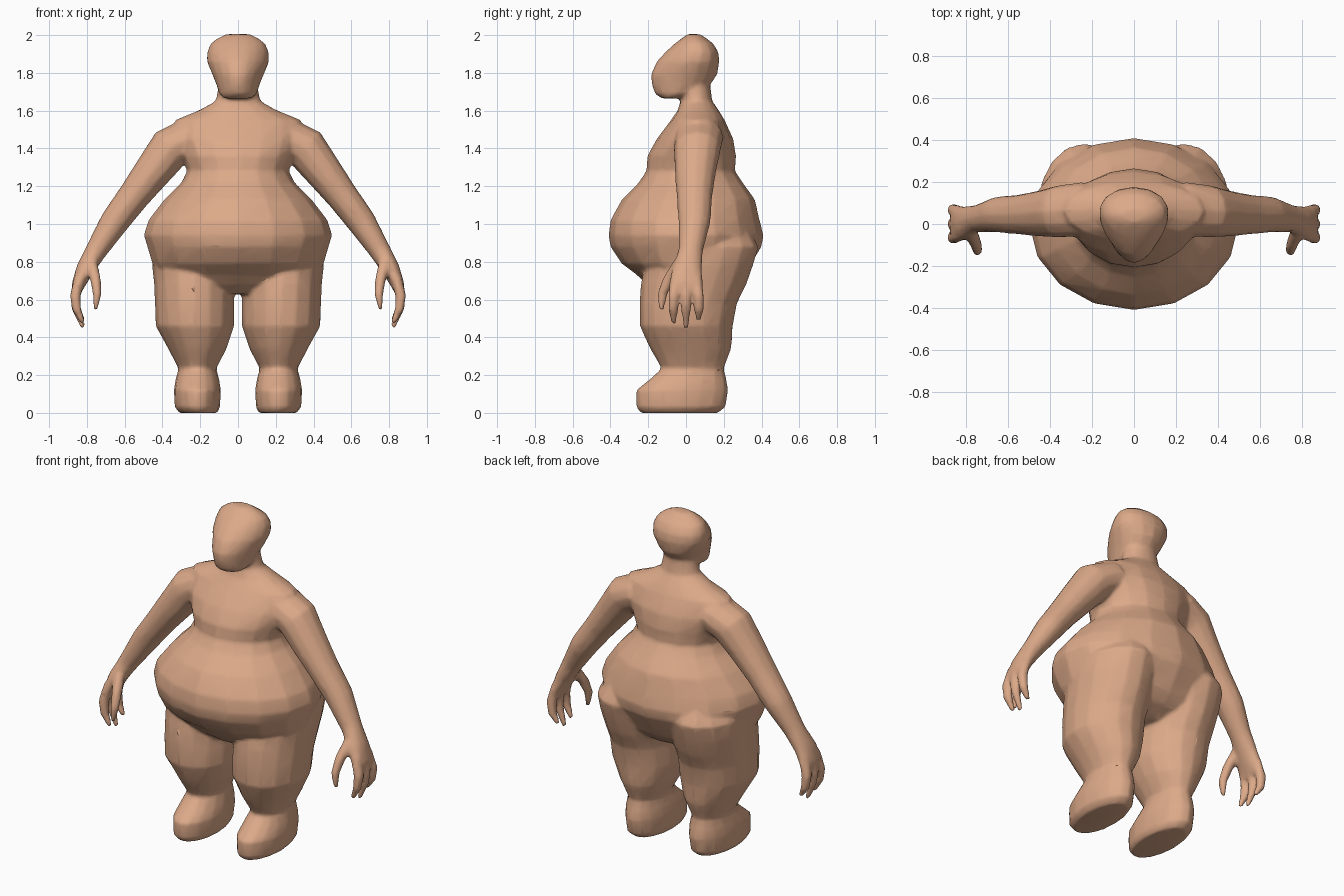
import bpy, bmesh
from math import sin, cos, pi
from mathutils import Vector

bm = bmesh.new()


def loft(rings, n=16):
    """Skin a closed tube over rings of (centre, u axis, v axis, taper)."""
    loops = []
    for c, u, v, taper in rings:
        loop = []
        for i in range(n):
            a = 2 * pi * i / n
            loop.append(bm.verts.new(c + u * cos(a) * (1 + taper * sin(a)) + v * sin(a)))
        loops.append(loop)
    for p, q in zip(loops, loops[1:]):
        for i in range(n):
            j = (i + 1) % n
            bm.faces.new((p[i], p[j], q[j], q[i]))
    bm.faces.new(loops[0])
    bm.faces.new(loops[-1])


def stack(rows, side=1):
    """Horizontal rings from rows of (z, x centre, half width, y front, y back, taper)."""
    loft([(Vector((side * x, (y0 + y1) / 2, z)), Vector((w, 0, 0)),
           Vector((0, (y1 - y0) / 2, 0)), t) for z, x, w, y0, y1, t in rows])


def limb(rows, side, n=12):
    """Tube along a path from rows of (x, y, z, in-plane radius, y radius)."""
    pts = [Vector((side * r[0], r[1], r[2])) for r in rows]
    rings = []
    for i, r in enumerate(rows):
        d = pts[min(i + 1, len(pts) - 1)] - pts[max(i - 1, 0)]
        u = Vector((d.z, 0, -d.x)).normalized()
        rings.append((pts[i], u * r[3], Vector((0, r[4], 0)), 0))
    loft(rings, n)


# Torso and neck
stack([(0.63, 0, 0.16, -0.14, 0.16, 0), (0.68, 0, 0.34, -0.21, 0.26, 0),
       (0.73, 0, 0.42, -0.26, 0.31, 0), (0.79, 0, 0.455, -0.34, 0.345, 0),
       (0.88, 0, 0.48, -0.40, 0.40, 0), (0.94, 0, 0.50, -0.41, 0.41, 0),
       (1.02, 0, 0.475, -0.40, 0.39, 0), (1.13, 0, 0.39, -0.34, 0.365, 0),
       (1.22, 0, 0.30, -0.25, 0.30, 0), (1.28, 0, 0.27, -0.21, 0.26, 0),
       (1.36, 0, 0.30, -0.205, 0.265, 0), (1.45, 0, 0.34, -0.155, 0.25, 0),
       (1.55, 0, 0.335, -0.08, 0.205, 0), (1.60, 0, 0.21, -0.045, 0.175, 0),
       (1.65, 0, 0.12, -0.03, 0.14, 0), (1.72, 0, 0.105, -0.03, 0.13, 0),
       (1.80, 0, 0.10, -0.03, 0.12, 0)])

# Head
stack([(1.665, 0, 0.075, -0.13, -0.03, 0), (1.69, 0, 0.10, -0.165, 0.06, 0.1),
       (1.74, 0, 0.115, -0.182, 0.13, 0.15), (1.79, 0, 0.135, -0.187, 0.165, 0.2),
       (1.86, 0, 0.162, -0.155, 0.177, 0.25), (1.91, 0, 0.162, -0.11, 0.172, 0.2),
       (1.955, 0, 0.145, -0.06, 0.145, 0.1), (1.985, 0, 0.105, -0.02, 0.105, 0),
       (2.005, 0, 0.06, 0.01, 0.075, 0)])

for s in (1, -1):
    # Leg and foot
    stack([(0.0, 0.21, 0.10, -0.24, 0.17, 0), (0.03, 0.215, 0.12, -0.265, 0.21, 0),
           (0.12, 0.215, 0.125, -0.265, 0.225, 0), (0.18, 0.215, 0.115, -0.19, 0.215, 0),
           (0.235, 0.215, 0.10, -0.13, 0.20, 0), (0.34, 0.215, 0.155, -0.19, 0.24, 0),
           (0.46, 0.228, 0.208, -0.245, 0.248, 0), (0.58, 0.23, 0.21, -0.245, 0.27, 0),
           (0.68, 0.232, 0.212, -0.24, 0.32, 0), (0.78, 0.235, 0.22, -0.22, 0.355, 0),
           (0.88, 0.235, 0.22, -0.20, 0.385, 0), (0.98, 0.22, 0.16, -0.15, 0.33, 0)], s)
    # Arm and palm
    limb([(0.14, 0.07, 1.48, 0.08, 0.10), (0.25, 0.07, 1.46, 0.105, 0.13),
          (0.36, 0.06, 1.40, 0.115, 0.125), (0.45, 0.05, 1.28, 0.10, 0.11),
          (0.55, 0.045, 1.15, 0.085, 0.095), (0.655, 0.045, 1.01, 0.077, 0.085),
          (0.75, 0.025, 0.86, 0.058, 0.065), (0.81, 0.005, 0.76, 0.048, 0.08),
          (0.845, 0.0, 0.68, 0.036, 0.092), (0.855, 0.0, 0.64, 0.025, 0.085)], s)
    # Fingers
    for y, tip in ((-0.065, 0.475), (0.0, 0.45), (0.066, 0.49)):
        limb([(0.835, y * 0.8, 0.72, 0.03, 0.03), (0.862, y, 0.62, 0.03, 0.03),
              (0.855, y * 1.05, 0.55, 0.025, 0.027), (0.82, y, tip, 0.012, 0.014)], s, 8)
    # Thumb
    limb([(0.78, -0.03, 0.80, 0.035, 0.04), (0.755, -0.09, 0.71, 0.03, 0.035),
          (0.745, -0.125, 0.63, 0.024, 0.028), (0.755, -0.13, 0.545, 0.012, 0.014)], s, 8)

bmesh.ops.recalc_face_normals(bm, faces=bm.faces[:])
mesh = bpy.data.meshes.new("body")
bm.to_mesh(mesh)
bm.free()
body = bpy.data.objects.new("body", mesh)
bpy.context.collection.objects.link(body)

# Fuse the parts into one skin, soften the joins, then thin out the mesh
fuse = body.modifiers.new("fuse", 'REMESH')
fuse.mode = 'VOXEL'
fuse.voxel_size = 0.011
soften = body.modifiers.new("soften", 'SMOOTH')
soften.factor = 0.5
soften.iterations = 5
thin = body.modifiers.new("thin", 'DECIMATE')
thin.ratio = 0.12

# Skin colour
skin = bpy.data.materials.new("skin")
skin.diffuse_color = (0.72, 0.40, 0.25, 1)
mesh.materials.append(skin)

bpy.context.view_layer.objects.active = body
body.select_set(True)
for name in ("fuse", "soften", "thin"):
    bpy.ops.object.modifier_apply(modifier=name)
if not body.data.materials:
    body.data.materials.append(skin)
bpy.ops.object.shade_smooth()
